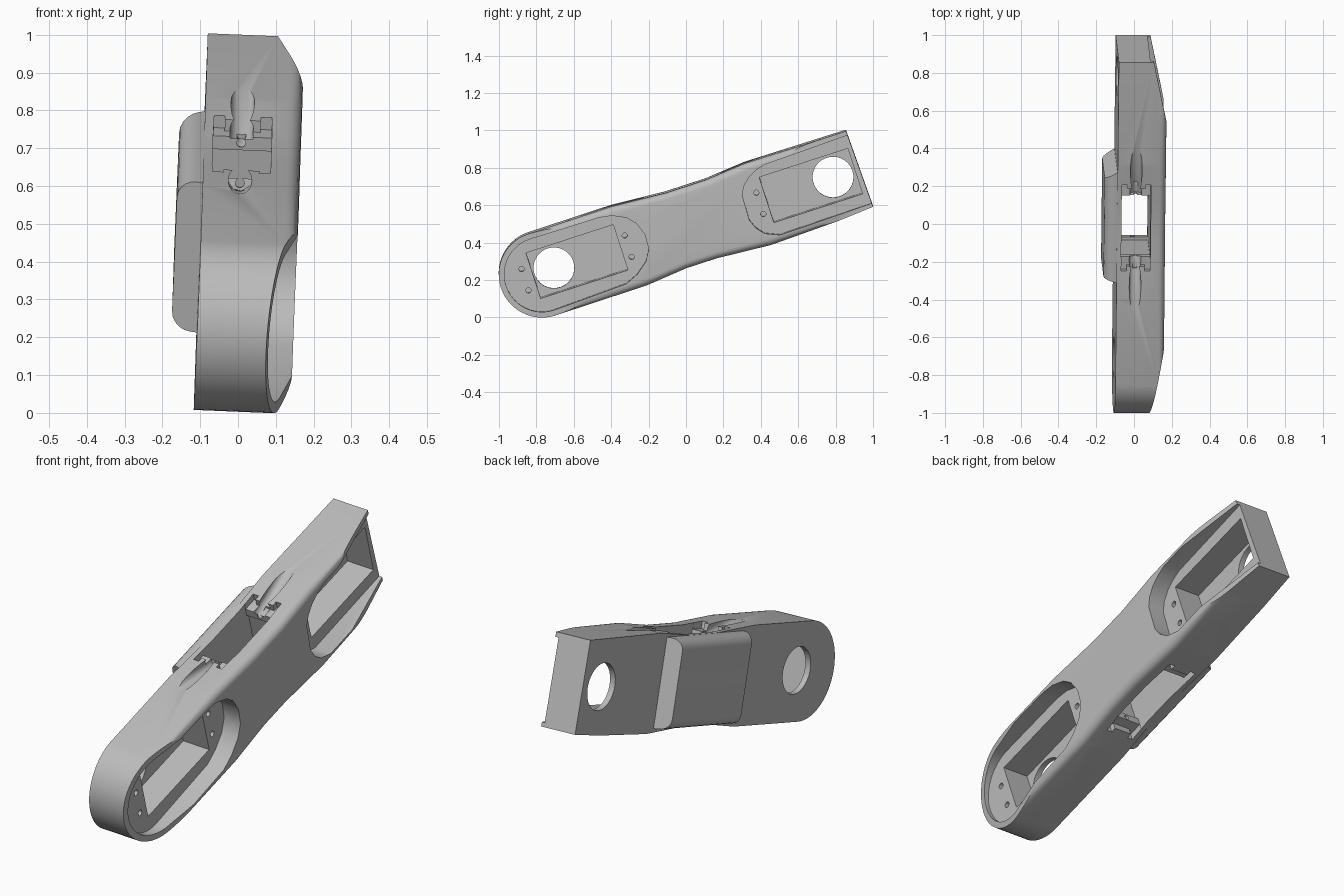
import bpy, bmesh, math
from mathutils import Matrix, Vector

old = bpy.data.objects.get("Cube")
if old:
    bpy.data.objects.remove(old, do_unlink=True)

grey = bpy.data.materials.new("plain_grey")
grey.use_nodes = True
COLOR = (0.5, 0.5, 0.5, 1)
grey.diffuse_color = COLOR
grey.node_tree.nodes["Principled BSDF"].inputs["Base Color"].default_value = COLOR


def finish(name, bm):
    bmesh.ops.recalc_face_normals(bm, faces=bm.faces)
    mesh = bpy.data.meshes.new(name)
    bm.to_mesh(mesh)
    bm.free()
    mesh.materials.append(grey)
    obj = bpy.data.objects.new(name, mesh)
    bpy.context.collection.objects.link(obj)
    return obj


def prism(name, pts, axis, lo, hi, round_if=None, width=0.0):
    """Extrude a 2D outline along x (outline in y,z) or z (outline in y,x)."""
    place = (lambda a, b, d: (d, a, b)) if axis == "x" else (lambda a, b, d: (b, a, d))
    bm = bmesh.new()
    base = bm.faces.new([bm.verts.new(place(a, b, lo)) for a, b in pts])
    ext = bmesh.ops.extrude_face_region(bm, geom=[base])
    shift = Vector(place(0, 0, hi - lo))
    bmesh.ops.translate(bm, vec=shift, verts=[v for v in ext["geom"] if isinstance(v, bmesh.types.BMVert)])
    bmesh.ops.recalc_face_normals(bm, faces=bm.faces)
    if round_if:
        edges = [e for e in bm.edges if round_if(e.verts[0].co, e.verts[1].co)]
        bmesh.ops.bevel(bm, geom=edges, offset=width, segments=5, profile=0.5, affect="EDGES")
    return finish(name, bm)


def box(name, x, y, z):
    return prism(name, [(y[0], z[0]), (y[1], z[0]), (y[1], z[1]), (y[0], z[1])], "x", *x)


def rod(name, start, end, radius, sides=24):
    start, end = Vector(start), Vector(end)
    bm = bmesh.new()
    bmesh.ops.create_cone(bm, cap_ends=True, segments=sides, radius1=radius, radius2=radius,
                          depth=(end - start).length)
    turn = Vector((0, 0, 1)).rotation_difference(end - start).to_matrix().to_4x4()
    bm.transform(Matrix.Translation((start + end) / 2) @ turn)
    return finish(name, bm)


def combine(target, other, operation="DIFFERENCE"):
    mod = target.modifiers.new(other.name, "BOOLEAN")
    mod.operation, mod.solver, mod.object = operation, "EXACT", other
    bpy.context.view_layer.objects.active = target
    bpy.ops.object.modifier_apply(modifier=mod.name)
    bpy.data.objects.remove(other, do_unlink=True)


def arc(cy, cz, r, steps=28):
    return [(cy + r * math.cos(t), cz + r * math.sin(t))
            for t in (math.pi * (0.5 + i / steps) for i in range(steps + 1))]


TOP = 0.158       # outer pocket side
SKIN = -0.0985    # flat side
FLOOR = 0.07      # recess floor
END = (-0.816, -0.015)

# Main arm: round at one end, square at the other, slightly waisted
outline = arc(*END, 0.23) + [(-0.3, -0.243), (-0.07, -0.221), (0.1, -0.221), (0.4, -0.243),
                             (0.78, -0.232), (0.98, -0.219), (0.968, 0.211), (0.4, 0.216),
                             (0.17, 0.196), (-0.05, 0.196), (-0.35, 0.217)]
arm = prism("link_arm", outline, "x", SKIN, TOP,
            lambda a, b: min(a.x, b.x) > 0.1 and min(a.y, b.y) < 0.95, 0.035)

# Raised centre housing on the flat side
housing = prism("centre_housing", [(-0.27, -0.08), (-0.245, -0.165), (0.31, -0.165), (0.36, -0.08)],
                "z", -0.2205, 0.1955,
                lambda a, b: max(a.x, b.x) < -0.1 and abs(a.z - b.z) < 0.01, 0.05)
combine(arm, housing, "UNION")

# Tapers toward both ends
for near, far in ((-0.64, -1.05), (0.63, 0.98)):
    out = 1.2 * math.copysign(1, far)
    slope = (0.085 - TOP) / (far - near)
    combine(arm, prism("taper", [(near, TOP), (out, TOP + slope * (out - near)),
                                 (out, 0.3), (near, 0.3)], "z", -0.5, 0.5))

# Outer recesses around the two end pockets
lower = arc(*END, 0.2) + [(-0.4, -0.2), (-0.33, -0.17), (-0.265, -0.12), (-0.23, -0.06),
                          (-0.225, 0.02), (-0.25, 0.09), (-0.29, 0.135), (-0.36, 0.17), (-0.43, 0.182)]
upper = [(1.1, 0.19), (0.5, 0.178), (0.45, 0.165), (0.4, 0.14), (0.36, 0.105), (0.335, 0.06),
         (0.33, -0.08), (0.35, -0.13), (0.386, -0.173), (0.46, -0.205), (1.1, -0.197)]
for pts in (lower, upper):
    combine(arm, prism("recess", pts, "x", FLOOR, 0.4))

# Deep motor pockets, round shaft openings and screw holes
for y0, y1, shaft in ((-0.861, -0.371, -0.745), (0.45, 0.948, 0.824)):
    combine(arm, box("pocket", (-0.07, 0.3), (y0, y1), (-0.136, 0.119)))
    combine(arm, rod("shaft_hole", (-0.3, shaft, -0.008), (0, shaft, -0.008), 0.109, 48))
for y in (-0.91, -0.33, 0.41):
    for z in (0.045, -0.075):
        combine(arm, rod("screw_hole", (0.02, y, z), (0.3, y, z), 0.014, 16))

# Centre opening running through the arm
MID, MIDZ = 0.045, -0.013
combine(arm, box("opening", (-0.075, 0.08), (MID - 0.17, MID + 0.17), (-0.4, 0.4)))
combine(arm, box("cavity", (-0.076, 0.081), (MID - 0.185, MID + 0.185), (-0.16, 0.135)))
for s in (1, -1):
    # Shallow ledge with notched corners on each face
    z = sorted((MIDZ + s * 0.185, MIDZ + s * 0.4))
    combine(arm, box("ledge", (-0.05, 0.055), (MID - 0.215, MID + 0.215), z))
    for x in ((-0.074, -0.045), (0.05, 0.079)):
        combine(arm, box("notch", x, (MID - 0.24, MID + 0.24), z))
    for d in (1, -1):
        # Sloping cable groove and wall screw hole at each end
        combine(arm, rod("cable_groove", (0, MID + d * 0.17, MIDZ + s * 0.18),
                         (0, MID + d * 0.5, MIDZ + s * 0.275), 0.031))
        combine(arm, rod("wall_hole", (0, MID + d * 0.1, MIDZ + s * 0.168),
                         (0, MID + d * 0.24, MIDZ + s * 0.168), 0.012, 16))

# Lean the finished arm into its standing pose
pose = (Matrix.Translation((0, 0, 0.5)) @ Matrix.Rotation(math.radians(18), 4, "X")
        @ Matrix.Rotation(math.radians(-0.6), 4, "Z") @ Matrix.Rotation(math.radians(2.3), 4, "Y"))
arm.data.transform(pose)
bpy.context.view_layer.objects.active = arm
arm.select_set(True)
bpy.ops.object.shade_smooth_by_angle(angle=math.radians(30))
